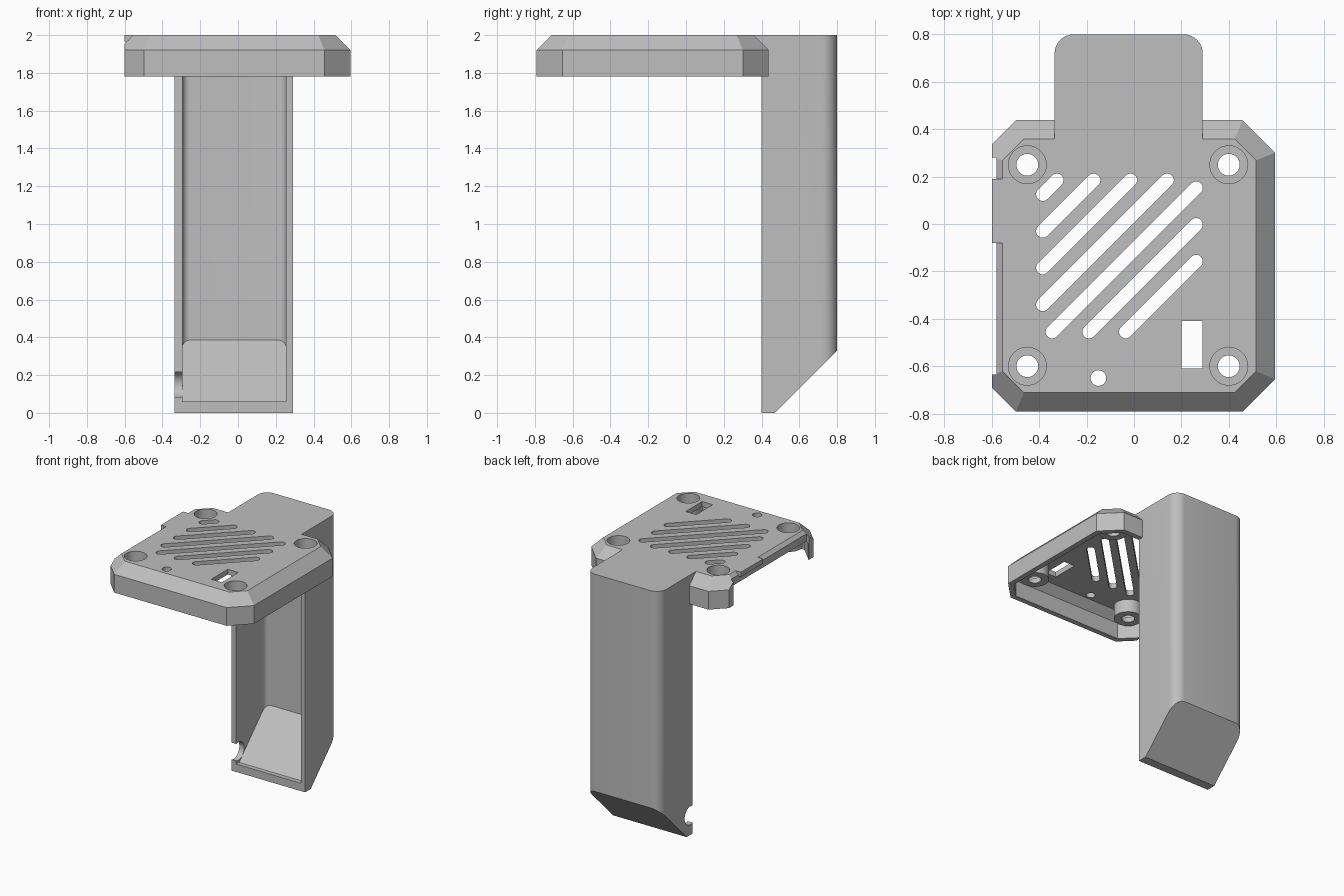
import bpy, bmesh, math
from mathutils import Matrix, Vector

if "Cube" in bpy.data.objects:
    bpy.data.objects.remove(bpy.data.objects["Cube"])

grey = bpy.data.materials.new("light_grey")
grey.use_nodes = True
GREY = (0.52, 0.52, 0.52, 1)
grey.diffuse_color = GREY
grey.node_tree.nodes["Principled BSDF"].inputs["Base Color"].default_value = GREY


def finish(bm, name):
    bmesh.ops.recalc_face_normals(bm, faces=bm.faces)
    mesh = bpy.data.meshes.new(name)
    bm.to_mesh(mesh)
    bm.free()
    mesh.materials.append(grey)
    ob = bpy.data.objects.new(name, mesh)
    bpy.context.collection.objects.link(ob)
    return ob


def loft(name, rings):
    """Closed solid through matching rings of points."""
    bm = bmesh.new()
    rows = [[bm.verts.new(p) for p in ring] for ring in rings]
    n = len(rows[0])
    for a, b in zip(rows, rows[1:]):
        for i in range(n):
            j = (i + 1) % n
            bm.faces.new((a[i], a[j], b[j], b[i]))
    bm.faces.new(rows[0][::-1])
    bm.faces.new(rows[-1])
    return finish(bm, name)


def box(name, x, y, z):
    return loft(name, [[(x[0], y[0], h), (x[1], y[0], h),
                        (x[1], y[1], h), (x[0], y[1], h)] for h in z])


def cylinder(name, x, y, r, z0, z1):
    return capsule(name, (x, y), (x, y), r, z0, z1)


def capsule(name, a, b, r, z0, z1, seg=16):
    """Upright prism with a stadium outline from a to b (45 degree slots)."""
    pts = []
    for (cx, cy), start in ((a, 135), (b, -45)):
        for i in range(seg + (a != b)):
            t = math.radians(start + 180 * i / seg)
            pts.append((cx + r * math.cos(t), cy + r * math.sin(t)))
    return loft(name, [[(px, py, h) for px, py in pts] for h in (z0, z1)])


def octagon(inset, z):
    """Chamfered square outline of the lid, offset inwards."""
    h = 0.615 - inset
    k = h - (0.137 - inset * (2 - math.sqrt(2)))
    pts = [(-k, -h), (k, -h), (h, -k), (h, k), (k, h), (-k, h), (-h, k), (-h, -k)]
    return [(px - 0.02, py - 0.177, z) for px, py in pts]


def post_solid(name, x0, x1, profile, radius):
    """Side profile (y, z) spanned across x, with rounded rear upright edges."""
    ob = loft(name, [[(x, y, z) for y, z in profile] for x in (x0, x1)])
    bm = bmesh.new()
    bm.from_mesh(ob.data)
    rear = max(v.co.y for v in bm.verts) - 0.001
    edges = [e for e in bm.edges if all(v.co.y > rear for v in e.verts)
             and abs(e.verts[0].co.x - e.verts[1].co.x) < 0.001]
    bmesh.ops.bevel(bm, geom=edges, offset=radius, segments=8, profile=0.5,
                    affect='EDGES')
    bmesh.ops.recalc_face_normals(bm, faces=bm.faces)
    bm.to_mesh(ob.data)
    bm.free()
    return ob


def combine(target, other, operation):
    bpy.context.view_layer.objects.active = target
    mod = target.modifiers.new(operation.lower(), 'BOOLEAN')
    mod.operation = operation
    mod.solver = 'EXACT'
    mod.object = other
    bpy.ops.object.modifier_apply(modifier=mod.name)
    bpy.data.objects.remove(other)


# Outer form: chamfered lid with a hollow post at the rear
body = loft("lid_and_post", [octagon(0, 1.78), octagon(0, 1.92), octagon(0.08, 2)])
combine(body, post_solid("post", -0.335, 0.29, [
    (0.4, 0), (0.47, 0), (0.8, 0.33), (0.8, 2), (0.3, 2), (0.3, 1.93), (0.4, 1.93)],
    0.08), 'UNION')

# Hollow insides
combine(body, loft("lid_cavity", [octagon(0.04, 1.7), octagon(0.04, 1.903),
                                  octagon(0.097, 1.96)]), 'DIFFERENCE')
combine(body, post_solid("post_cavity", -0.295, 0.255, [
    (0.3, 0.06), (0.435, 0.06), (0.76, 0.385), (0.76, 1.955), (0.3, 1.955)],
    0.04), 'DIFFERENCE')

# Trimmed side with an opening and a thin tab
combine(body, box("side_trim", (-0.8, -0.6), (-1, 1), (1.6, 2.2)), 'DIFFERENCE')
combine(body, box("side_opening", (-0.8, -0.58), (-0.635, 0.28), (1.6, 2.2)), 'DIFFERENCE')
combine(body, box("side_tab", (-0.6, -0.53), (-0.08, 0.19), (1.965, 2)), 'UNION')

# Screw bosses with counterbores
for x in (-0.45, 0.4):
    for y in (-0.6, 0.25):
        combine(body, cylinder("boss", x, y, 0.1, 1.86, 1.98), 'UNION')
        combine(body, cylinder("counterbore", x, y, 0.08, 1.9, 2.1), 'DIFFERENCE')
        combine(body, cylinder("screw_hole", x, y, 0.046, 1.7, 2.1), 'DIFFERENCE')

# Diagonal vents, clipped to a rectangle
for i in range(7):
    c = 0.51 - 0.155 * i
    xa = max(-0.385, -0.455 - c)
    xb = min(0.262, 0.185 - c)
    combine(body, capsule("vent", (xa, xa + c), (xb, xb + c), 0.028, 1.9, 2.1), 'DIFFERENCE')

# Small round hole and rectangular window
combine(body, cylinder("small_hole", -0.15, -0.65, 0.033, 1.9, 2.1), 'DIFFERENCE')
combine(body, box("window", (0.2, 0.29), (-0.61, -0.41), (1.9, 2.1)), 'DIFFERENCE')

# Round cable notch in the post's side wall
notch = cylinder("cable_notch", 0, 0, 0.07, -0.4, -0.294)
notch.data.transform(Matrix.Translation(Vector((0, 0.425, 0.15)))
                     @ Matrix(((0, 0, 1), (1, 0, 0), (0, 1, 0))).to_4x4())
combine(body, notch, 'DIFFERENCE')

# Smooth curved walls, keep corners crisp
bpy.ops.object.select_all(action='DESELECT')
body.select_set(True)
bpy.context.view_layer.objects.active = body
bpy.ops.object.shade_smooth_by_angle(angle=math.radians(25))
